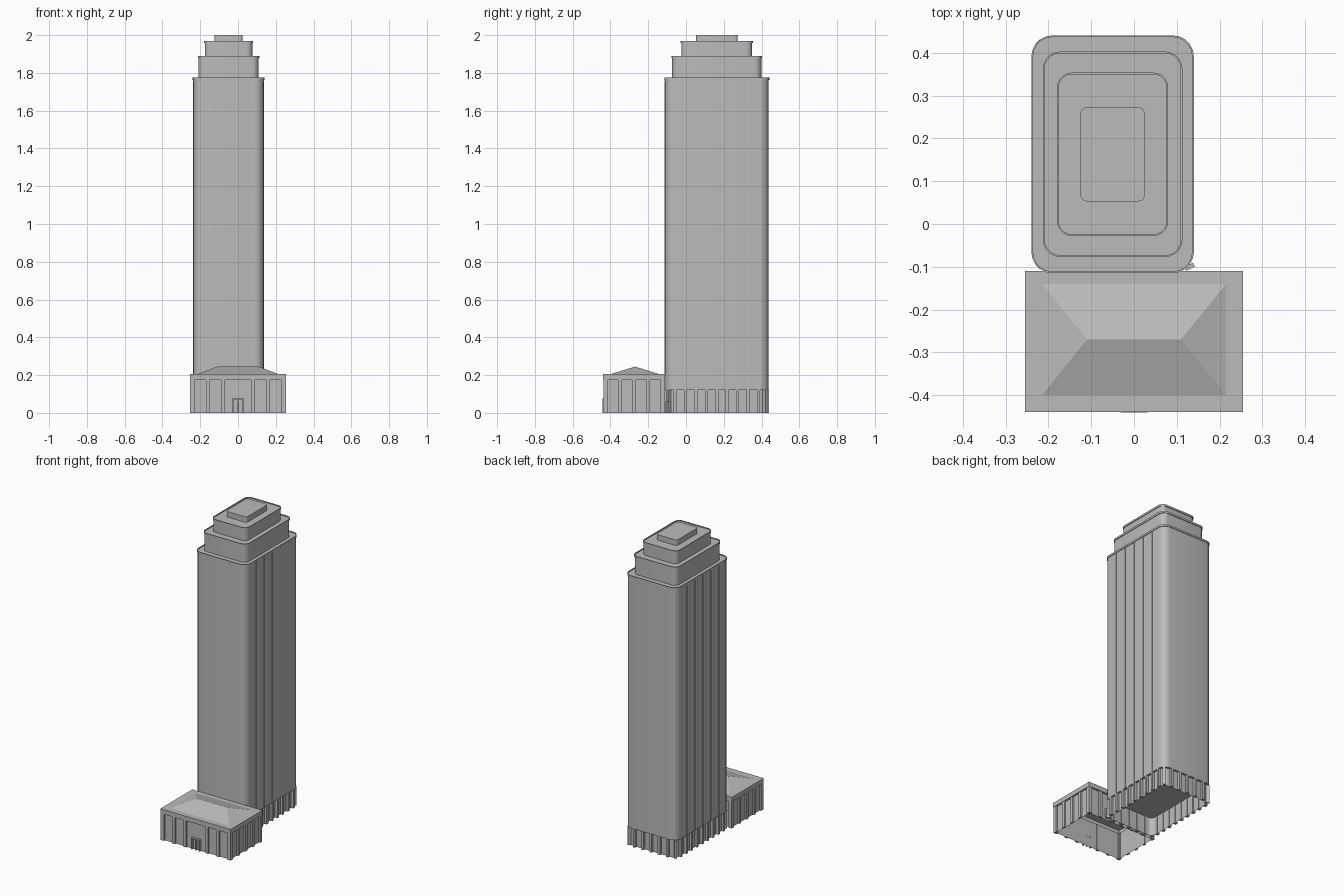
import bpy, bmesh, math
from mathutils import Vector

old = bpy.data.objects.get("Cube")
if old:
    bpy.data.objects.remove(old, do_unlink=True)

stone = bpy.data.materials.new("grey stone")
stone.use_nodes = True
GREY = (0.5, 0.5, 0.5, 1)
stone.diffuse_color = GREY
stone.node_tree.nodes["Principled BSDF"].inputs["Base Color"].default_value = GREY


def finish(name, bm, smooth=False):
    bmesh.ops.recalc_face_normals(bm, faces=bm.faces)
    mesh = bpy.data.meshes.new(name)
    bm.to_mesh(mesh)
    bm.free()
    mesh.materials.append(stone)
    obj = bpy.data.objects.new(name, mesh)
    bpy.context.scene.collection.objects.link(obj)
    if smooth:
        bpy.ops.object.select_all(action='DESELECT')
        obj.select_set(True)
        bpy.context.view_layer.objects.active = obj
        bpy.ops.object.shade_smooth_by_angle(angle=math.radians(35))
    return obj


def outline(hx, hy, r, steps=5):
    """Rounded rectangle; a zero radius gives four plain corners."""
    if r <= 0:
        return [(hx, hy), (-hx, hy), (-hx, -hy), (hx, -hy)]
    pts = []
    for q, (sx, sy) in enumerate([(1, 1), (-1, 1), (-1, -1), (1, -1)]):
        for i in range(steps + 1):
            a = math.pi / 2 * (q + i / steps)
            pts.append((sx * (hx - r) + r * math.cos(a), sy * (hy - r) + r * math.sin(a)))
    return pts


def loft(name, centre, half, r, rings, floor=False, smooth=True):
    """Stack of outlines given as (inset, height), closed at the end."""
    bm = bmesh.new()
    loops = []
    for inset, z in rings:
        pts = outline(half[0] - inset, half[1] - inset, max(r - inset, 0))
        loops.append([bm.verts.new((centre[0] + x, centre[1] + y, z)) for x, y in pts])
    for a, b in zip(loops, loops[1:]):
        for i in range(len(a)):
            j = (i + 1) % len(a)
            bm.faces.new((a[i], a[j], b[j], b[i]))
    bm.faces.new(loops[-1])
    if floor:
        bm.faces.new(loops[0])
    return finish(name, bm, smooth)


def add_box(bm, centre, size, angle=0):
    res = bmesh.ops.create_cube(bm, size=1)
    c, s = math.cos(angle), math.sin(angle)
    for v in res["verts"]:
        x, y, z = (v.co[k] * size[k] for k in range(3))
        v.co = Vector((x * c - y * s, x * s + y * c, z)) + Vector(centre)


def boxes(name, items):
    bm = bmesh.new()
    for item in items:
        add_box(bm, *item)
    return finish(name, bm)


# Stepped tower, each tier with a thin projecting parapet
TX, TY = -0.05, 0.163
HX, HY = 0.19, 0.278
LIP, RIM = 0.004, 0.012


def tier(name, half, r, z0, z1, floor=False):
    loft(name, (TX, TY), half, r,
         [(LIP, z0), (LIP, z1 - RIM), (0, z1 - RIM), (0, z1), (LIP, z1), (LIP, z1 - RIM / 2)], floor)


tier("tower_shaft", (HX, HY), 0.05, 0.12, 1.775, True)
tier("lower_setback", (0.163, 0.24), 0.04, 1.76, 1.89)
tier("upper_setback", (0.13, 0.191), 0.035, 1.875, 1.97)
loft("roof_cap", (TX, TY), (0.075, 0.11), 0.015, [(0, 1.955), (0, 2.0)])

# Slim vertical ribs on the long sides and the front of the shaft
ribs = []
for side in (-1, 1):
    for k in range(-2, 3):
        ribs.append(((TX + side * (HX - LIP), TY + k * 0.083, 0.94), (0.004, 0.006, 1.64)))
ribs += [((TX + s * 0.07, TY - HY + LIP, 0.94), (0.006, 0.004, 1.64)) for s in (-1, 1)]
boxes("shaft_ribs", ribs)

# Recessed base wall, open underneath, ringed by piers
loft("base_wall", (TX, TY), (HX - 0.018, HY - 0.018), 0.035, [(0, 0), (0, 0.12)])
piers = []
DEPTH, PIER = 0.02, 0.016
for side in (-1, 1):
    for k in range(-4, 5):
        piers.append(((TX + side * (HX - 0.012), TY + k * 0.055, 0.06), (DEPTH, PIER, 0.12)))
    for k in range(-2, 3):
        piers.append(((TX + k * 0.06, TY + side * (HY - 0.012), 0.06), (PIER, DEPTH, 0.12)))
    for end in (-1, 1):
        x = TX + side * (HX - 0.022)
        y = TY + end * (HY - 0.022)
        piers.append(((x, y, 0.06), (DEPTH, PIER, 0.12), side * end * math.pi / 4))
boxes("base_piers", piers)

# Front hall: open shell, cornice and hipped roof
LY, LX, LD = -0.275, 0.255, 0.165
WALL = 0.012
loft("hall_shell", (0, LY), (LX, LD), 0,
     [(WALL, 0), (WALL, 0.175), (0, 0.175), (0, 0.205)], smooth=False)

hall_piers = []
for side in (-1, 1):
    for k in range(-3, 4):
        hall_piers.append(((k * 0.08, LY + side * (LD - 0.008), 0.0875), (0.02, 0.012, 0.175)))
    for k in range(-2, 3):
        hall_piers.append(((side * (LX - 0.008), LY + k * 0.075, 0.0875), (0.012, 0.02, 0.175)))
hall_piers = [p for p in hall_piers if not (p[0][0] == 0 and p[0][1] < LY)]
hall_piers += [((sx * (LX - 0.011), LY + sy * (LD - 0.011), 0.0875), (0.018, 0.018, 0.175))
               for sx in (-1, 1) for sy in (-1, 1)]
boxes("hall_piers", hall_piers)

bm = bmesh.new()
eaves = [bm.verts.new((sx * 0.215, -0.27 + sy * 0.13, 0.205))
         for sx, sy in ((-1, -1), (1, -1), (1, 1), (-1, 1))]
left, right = (bm.verts.new((x, -0.27, 0.245)) for x in (-0.11, 0.11))
for face in ((eaves[0], eaves[1], right, left), (eaves[1], eaves[2], right),
             (eaves[2], eaves[3], left, right), (eaves[3], eaves[0], left)):
    bm.faces.new(face)
finish("hall_roof", bm)

# Front doorway frame
FRONT = LY - LD + 0.006
boxes("doorway", [((s * 0.027, FRONT, 0.0375), (0.008, 0.014, 0.075)) for s in (-1, 1)]
      + [((0, FRONT, 0.072), (0.062, 0.014, 0.008)),
         ((0, FRONT, 0.033), (0.004, 0.012, 0.066))])

# Small side entrance where the hall meets the tower
boxes("side_entrance", [((0.13, -0.1, 0.03), (0.022, 0.01, 0.06), math.radians(25))])
